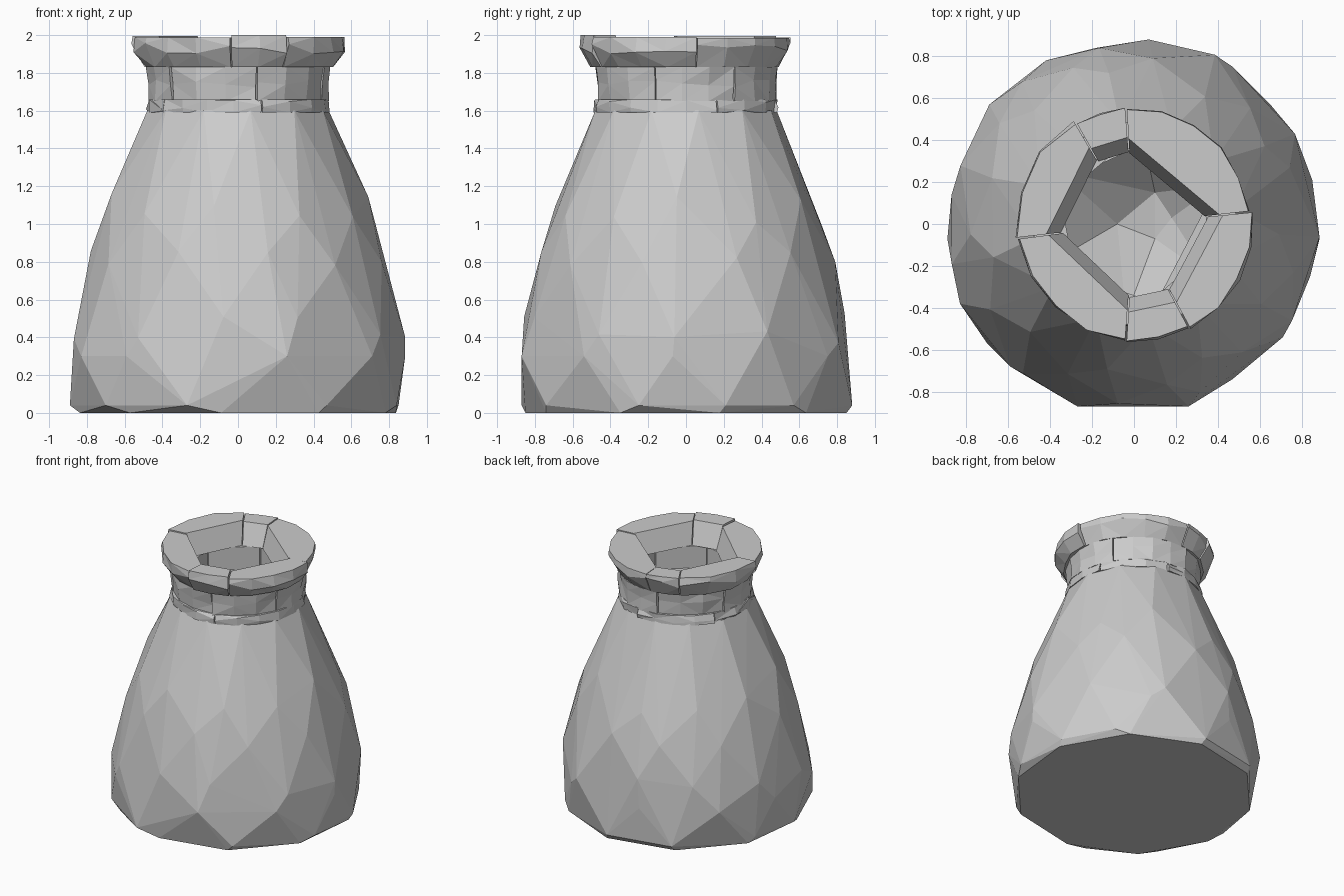
import bpy, bmesh, random
from math import sin, cos, radians
from mathutils import Vector

random.seed(4)
if "Cube" in bpy.data.objects:
    bpy.data.objects.remove(bpy.data.objects["Cube"])

stone = bpy.data.materials.new("stone_grey")
stone.use_nodes = True
GREY = (0.6, 0.6, 0.6, 1)
stone.diffuse_color = GREY
stone.node_tree.nodes["Principled BSDF"].inputs["Base Color"].default_value = GREY


def finish(bm, name):
    mesh = bpy.data.meshes.new(name)
    bm.to_mesh(mesh)
    bm.free()
    mesh.materials.append(stone)
    obj = bpy.data.objects.new(name, mesh)
    bpy.context.collection.objects.link(obj)
    return obj


def polar(r, deg, z):
    return Vector((r * cos(radians(deg)), r * sin(radians(deg)), z))


def open_hull(points, name, inside=False):
    """Faceted convex shell with its flat top removed."""
    bm = bmesh.new()
    for p in points:
        bm.verts.new(p)
    bmesh.ops.convex_hull(bm, input=bm.verts[:])
    loose = [v for v in bm.verts if not v.link_faces]
    bmesh.ops.delete(bm, geom=loose, context='VERTS')
    bmesh.ops.recalc_face_normals(bm, faces=bm.faces[:])
    top = [f for f in bm.faces if f.normal.z > 0.95]
    bmesh.ops.delete(bm, geom=top, context='FACES')
    if inside:
        bmesh.ops.reverse_faces(bm, faces=bm.faces[:])
    return finish(bm, name)


# Body: uneven widest outline, flat base and narrowing rings wrapped in a shell
outline = [(.07, .88), (.47, .75), (.65, .57), (.75, .42), (.85, .21), (.885, -.07),
           (.84, -.25), (.71, -.54), (.47, -.74), (.26, -.87), (-.27, -.87),
           (-.59, -.68), (-.7, -.57), (-.83, -.38), (-.89, -.07), (-.87, .14),
           (-.81, .3), (-.69, .57), (-.42, .78), (-.18, .84)]
points = [Vector((x, y, (0.04, 0.3)[i % 2])) for i, (x, y) in enumerate(outline)]
points += [polar(0.855, 36 * k + 12, 0) for k in range(10)]
for ring, (z, r) in enumerate([(0.45, 0.875), (0.78, 0.8), (1.07, 0.71)]):
    for k in range(11):
        dz = random.uniform(-0.09, 0.09)
        points.append(polar(r - dz * 0.25, (k + ring / 2) * 360 / 11 + random.uniform(-5, 5), z + dz))
points += [polar(0.485, 30 * k + 8, 1.6) for k in range(12)]
open_hull(points, "pot_body")

# Hollow inside the neck
pit = [polar(0.44, 60 * k + 25, 1.6) for k in range(6)]
pit += [Vector(p) for p in [(-.08, 0, 1.32), (.1, -.07, 1.3), (.18, .03, 1.33), (.1, .15, 1.32)]]
open_hull(pit, "pot_hollow", inside=True)


def block(name, start, end, profile, gap=0.4, wobble=0.008):
    """Stone block: rounded outside, straight chord inside.
    profile: inner bottom, outer points upward, inner top as (radius, z)."""
    a, b = start + gap, end - gap
    steps = max(2, round((b - a) / 19))
    bm = bmesh.new()
    rows = []
    for i in range(steps + 1):
        t = i / steps
        row = []
        for j, (r, z) in enumerate(profile):
            if j in (0, len(profile) - 1):
                p = polar(r, a, z).lerp(polar(r, b, z), t)
            else:
                mid = 1 < j < len(profile) - 2
                p = polar(r + random.uniform(-wobble, wobble), a + (b - a) * t,
                          z + (random.uniform(-0.03, 0.03) if mid else 0))
            row.append(bm.verts.new(p))
        rows.append(row)
    n = len(profile)
    for i in range(steps):
        for j in range(n):
            k = (j + 1) % n
            bm.faces.new((rows[i][j], rows[i + 1][j], rows[i + 1][k], rows[i][k]))
    bm.faces.new(rows[0])
    bm.faces.new(rows[-1][::-1])
    bmesh.ops.triangulate(bm, faces=[f for f in bm.faces if len(f.verts) == 4])
    bmesh.ops.recalc_face_normals(bm, faces=bm.faces[:])
    return finish(bm, name)


def course(name, seams, profile, lift):
    """Ring of blocks between seam angles, with slightly uneven tops."""
    for i, start in enumerate(seams):
        end = seams[i + 1] if i + 1 < len(seams) else seams[0] + 360
        dr = random.uniform(-0.012, 0.008)
        dz = random.uniform(-lift, 0)
        top = max(z for r, z in profile)
        shaped = [(r + dr, z + (dz if z == top else 0)) for r, z in profile]
        block(f"{name}_{i + 1}", start, end, shaped)


course("collar_block", [20, 80, 150, 215, 285],
       [(0.4, 1.59), (0.49, 1.59), (0.495, 1.63), (0.485, 1.66), (0.4, 1.66)], 0)
course("neck_block", [32, 100, 160, 222, 282, 340],
       [(0.38, 1.65), (0.475, 1.65), (0.48, 1.74), (0.49, 1.83), (0.38, 1.83)], 0)
course("rim_block", [6, 94, 120, 187, 266, 298],
       [(0.35, 1.83), (0.5, 1.83), (0.56, 1.93), (0.555, 2.0), (0.42, 2.0)], 0.015)
